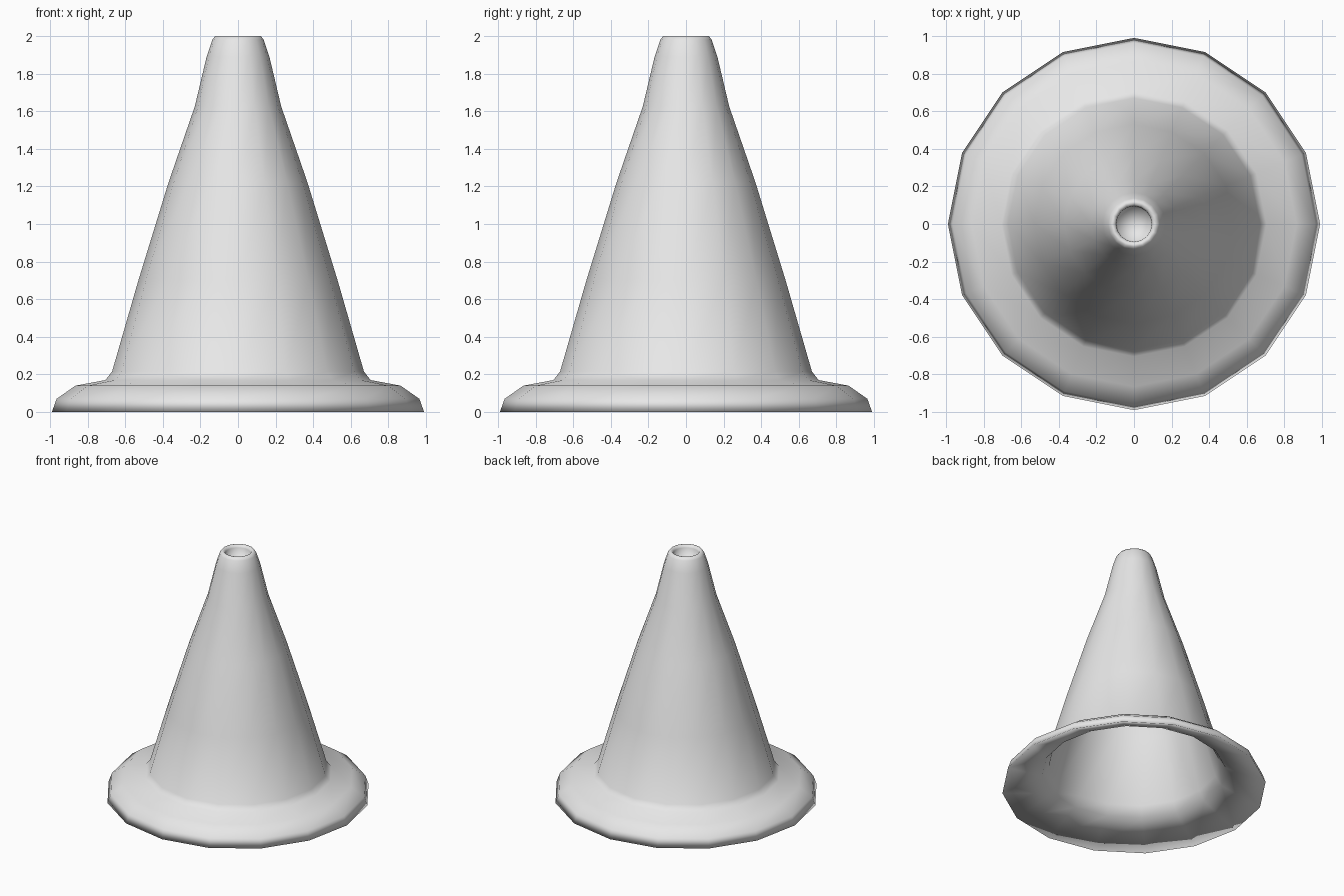
import bpy, bmesh
from math import tau
from mathutils import Vector

cube = bpy.data.objects.get("Cube")
if cube:
    bpy.data.objects.remove(cube, do_unlink=True)

SIDES = 16

# Single light grey plastic
grey = bpy.data.materials.new("light grey")
grey.use_nodes = True
colour = (0.8, 0.8, 0.8, 1)
grey.diffuse_color = colour
grey.node_tree.nodes["Principled BSDF"].inputs["Base Color"].default_value = colour


def lathe(name, profile):
    """Spin (radius, height) points about z into a closed smooth shell."""
    bm = bmesh.new()
    verts = [bm.verts.new((r, 0, z)) for r, z in profile]
    edges = [bm.edges.new(pair) for pair in zip(verts, verts[1:])]
    bmesh.ops.spin(bm, geom=verts + edges, cent=Vector(), axis=(0, 0, 1),
                   angle=tau, steps=SIDES)
    bmesh.ops.remove_doubles(bm, verts=bm.verts, dist=0.0005)
    bmesh.ops.recalc_face_normals(bm, faces=bm.faces)
    for face in bm.faces:
        face.smooth = True
    mesh = bpy.data.meshes.new(name)
    bm.to_mesh(mesh)
    bm.free()
    mesh.materials.append(grey)
    obj = bpy.data.objects.new(name, mesh)
    bpy.context.collection.objects.link(obj)
    return obj


# Flared base, fillet and tapering body
outside = [(0.99, 0), (0.965, 0.07), (0.865, 0.14), (0.705, 0.17),
           (0.67, 0.215), (0.53, 0.7), (0.37, 1.22), (0.23, 1.625),
           (0.167, 1.89), (0.137, 1.98), (0.122, 2)]
# Shallow cup in the tip
cup = [(0.105, 2), (0.095, 1.98), (0.09, 1.92), (0, 1.9)]
# Hollow underside
hollow = [(0, 1.86), (0.14, 1.84), (0.2, 1.61), (0.34, 1.21),
          (0.5, 0.7), (0.64, 0.21), (0.69, 0.135), (0.99, 0)]

lathe("cone_body", outside + cup + hollow)
